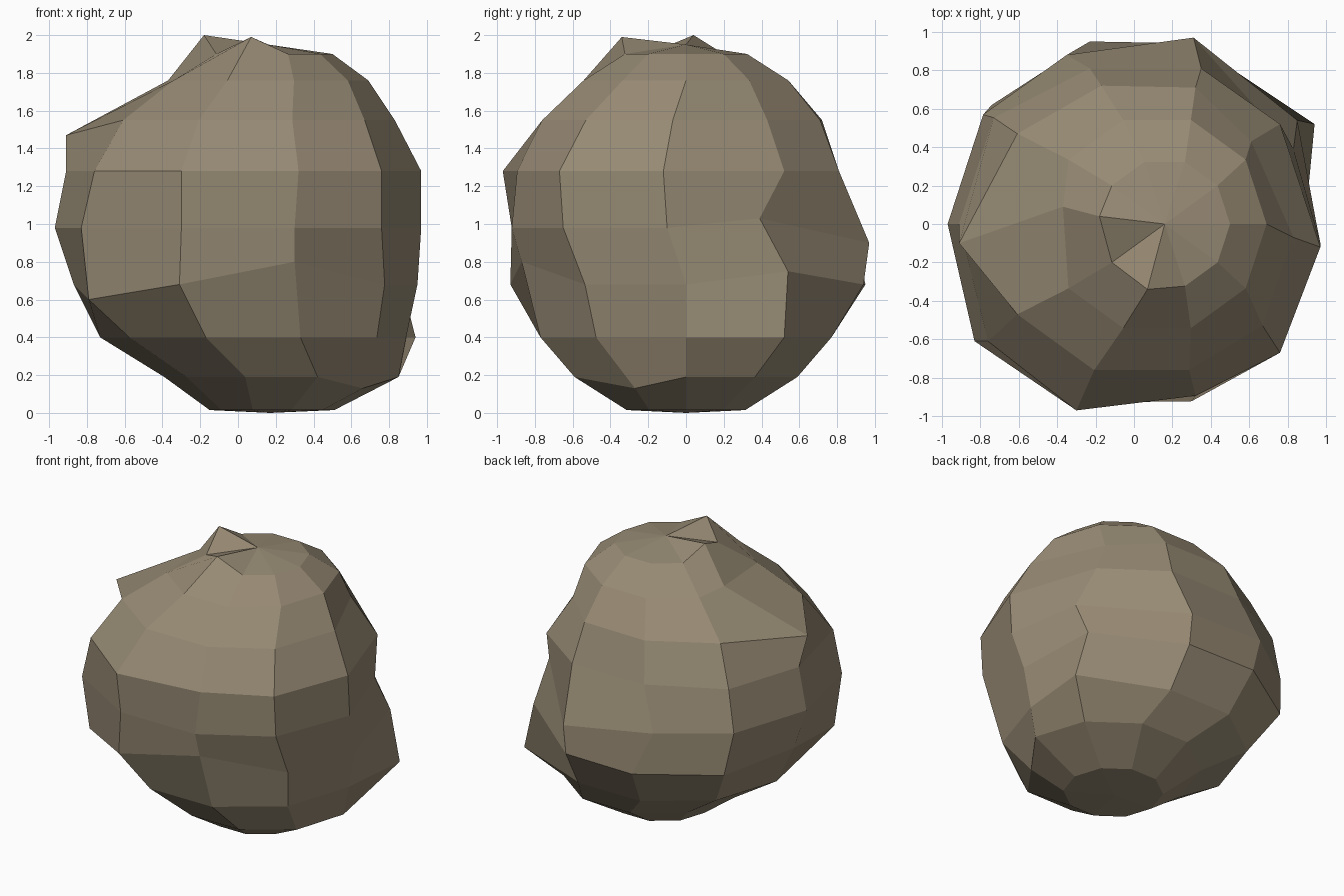
import bpy, bmesh
from math import cos, sin, tau

SEGMENTS = 10
# Rings from bottom to top: height, x offset, radius,
# and chips {segment: (x, y) or (x, y, z)} where a corner is knocked off the circle
RINGS = [
    (0.015, 0.18, 0.33, {}),
    (0.19, 0.23, 0.62, {9: (0.66, -0.27, 0.13)}),
    (0.40, 0.08, 0.81, {1: (0.94, 0.52)}),
    (0.68, 0.04, 0.91, {1: (0.85, 0.54, 0.75), 2: (0.31, 0.94), 3: (-0.23, 0.95),
                        4: (-0.74, 0.62), 6: (-0.79, -0.58, 0.60),
                        7: (-0.31, -0.93), 8: (0.30, -0.87, 0.80)}),
    (0.98, 0.00, 0.97, {0: (0.97, -0.10), 1: (0.83, 0.39, 1.03), 2: (0.31, 0.97, 0.90),
                        3: (-0.35, 0.88), 6: (-0.83, -0.61), 9: (0.76, -0.65)}),
    (1.28, 0.03, 0.94, {0: (0.97, -0.12), 1: (0.76, 0.52), 2: (0.35, 0.81),
                        3: (-0.23, 0.81), 6: (-0.76, -0.61), 7: (-0.30, -0.97),
                        9: (0.76, -0.67)}),
    (1.55, 0.04, 0.80, {0: (0.83, -0.07), 1: (0.61, 0.43), 2: (0.32, 0.71),
                        3: (-0.17, 0.72), 5: (-0.91, -0.10, 1.47), 9: (0.67, -0.53)}),
    (1.76, 0.12, 0.57, {5: (-0.37, 0.09)}),
    (1.90, 0.16, 0.34, {5: (-0.18, 0.04, 2.00), 7: (0.07, -0.34, 1.99)}),
]

# Boulder: ringed sphere with chipped corners
bm = bmesh.new()
rows = []
for z, cx, r, chips in RINGS:
    row = []
    for k in range(SEGMENTS):
        a = tau * k / SEGMENTS
        x, y, *h = chips.get(k, (cx + r * cos(a), r * sin(a)))
        row.append(bm.verts.new((x, y, h[0] if h else z)))
    rows.append(row)
bottom = bm.verts.new((0.17, 0, 0))
top = bm.verts.new((0.16, 0, 1.95))
for k in range(SEGMENTS):
    n = (k + 1) % SEGMENTS
    for lo, hi in zip(rows, rows[1:]):
        bm.faces.new((lo[k], lo[n], hi[n], hi[k]))
    bm.faces.new((bottom, rows[0][n], rows[0][k]))
    bm.faces.new((top, rows[-1][k], rows[-1][n]))
mesh = bpy.data.meshes.new("boulder")
bm.to_mesh(mesh)
bm.free()

# Brown stone colour, flat faces
stone = bpy.data.materials.new("stone")
stone.diffuse_color = (0.31, 0.255, 0.175, 1)
mesh.materials.append(stone)
boulder = bpy.data.objects.new("boulder", mesh)
bpy.context.collection.objects.link(boulder)
